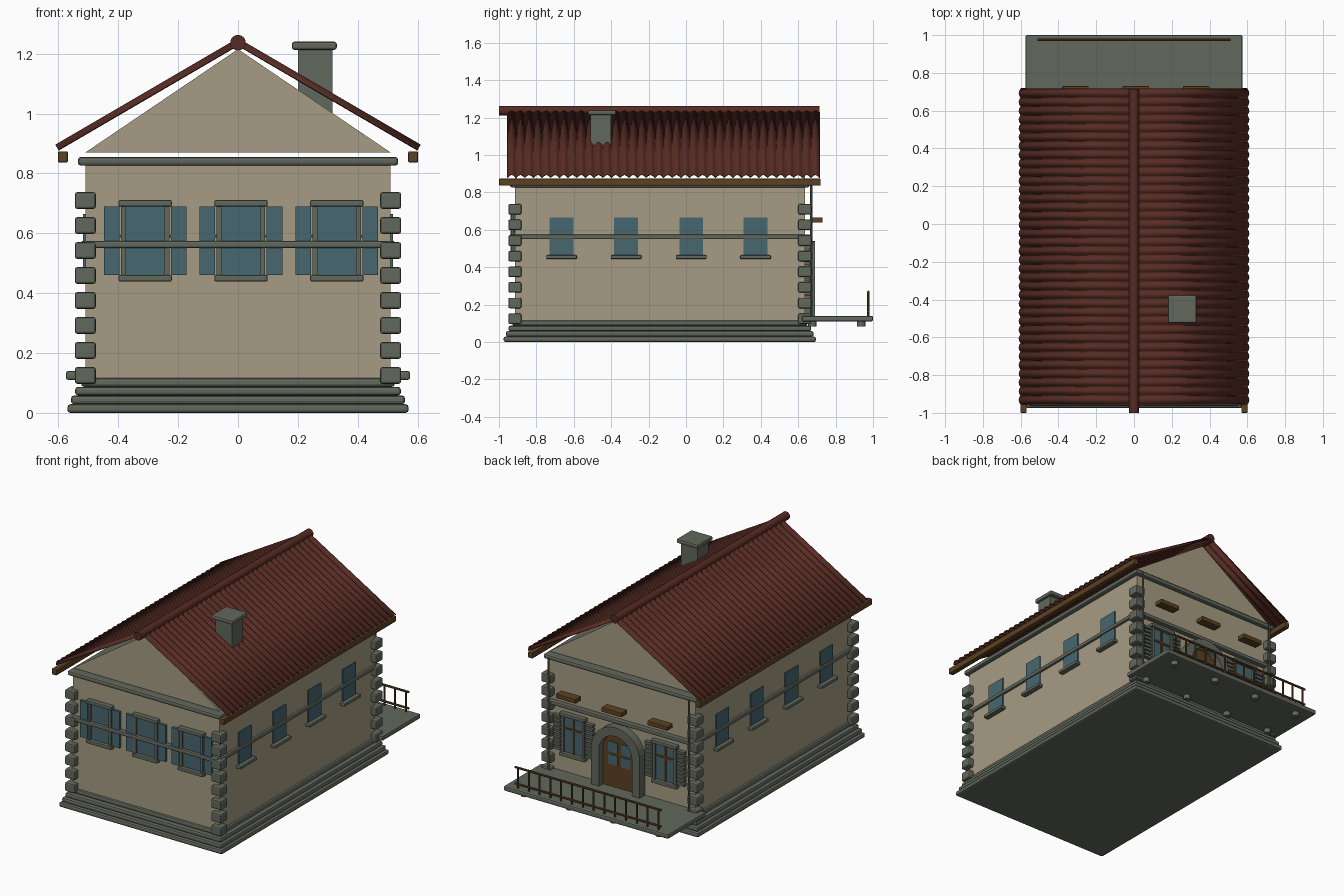
import bpy, bmesh, math
from mathutils import Vector

cube = bpy.data.objects.get("Cube")
if cube:
    bpy.data.objects.remove(cube, do_unlink=True)


def material(name, rgb):
    lin = [((c / 255 + 0.055) / 1.055) ** 2.4 for c in rgb] + [1]
    m = bpy.data.materials.new(name)
    m.use_nodes = True
    m.diffuse_color = lin
    m.node_tree.nodes["Principled BSDF"].inputs["Base Color"].default_value = lin
    return m


WALL = material("tan plaster", (166, 156, 131))
STONE = material("grey stone", (98, 104, 93))
ROOF = material("red clay", (86, 43, 35))
WOOD = material("brown wood", (92, 65, 34))
GLASS = material("teal glass", (70, 103, 112))

CY = -0.14            # middle of the house along y
HX, HY = 0.51, 0.775  # half size of the walls
BACK = CY + HY
FRONT = CY - HY
BAYS = (-0.31, 0.01, 0.33)


def add(name, bm, mat, bevel=0, smooth=False):
    bmesh.ops.recalc_face_normals(bm, faces=bm.faces)
    me = bpy.data.meshes.new(name)
    bm.to_mesh(me)
    bm.free()
    ob = bpy.data.objects.new(name, me)
    bpy.context.collection.objects.link(ob)
    me.materials.append(mat)
    if bevel:
        mod = ob.modifiers.new("Bevel", "BEVEL")
        mod.width, mod.segments = bevel, 2
    if smooth:
        bpy.context.view_layer.objects.active = ob
        ob.select_set(True)
        bpy.ops.object.shade_smooth_by_angle(angle=math.radians(40))
        ob.select_set(False)
    return ob


def box(name, x, y, z, mat, bevel=0):
    """Box from (min, max) pairs."""
    bm = bmesh.new()
    bmesh.ops.create_cube(bm, size=1)
    for v in bm.verts:
        v.co = [r[0] + (r[1] - r[0]) * (c + 0.5) for r, c in zip((x, y, z), v.co)]
    return add(name, bm, mat, bevel)


def around(c, h):
    return (c - h, c + h)


def rod(name, a, b, r, mat, sides=12):
    a, b = Vector(a), Vector(b)
    bm = bmesh.new()
    bmesh.ops.create_cone(bm, cap_ends=True, segments=sides, radius1=r, radius2=r, depth=(b - a).length)
    rot = (b - a).to_track_quat("Z", "Y").to_matrix()
    for v in bm.verts:
        v.co = rot @ v.co + (a + b) / 2
    return add(name, bm, mat, smooth=True)


def prism(name, pts, y0, y1, mat):
    """Extrude an x-z outline along y."""
    bm = bmesh.new()
    face = bm.faces.new([bm.verts.new((x, y0, z)) for x, z in pts])
    ext = bmesh.ops.extrude_face_region(bm, geom=[face])["geom"]
    bmesh.ops.translate(bm, vec=(0, y1 - y0, 0), verts=[g for g in ext if isinstance(g, bmesh.types.BMVert)])
    return add(name, bm, mat)


def ring(name, grow, z, mat, bevel):
    """Slab that follows the house outline."""
    return box(name, around(0, HX + grow), around(CY, HY + grow), z, mat, bevel)


# Walls, stepped plinth, cornice
ring("walls", 0, (0.05, 0.84), WALL, 0)
for i, grow in enumerate((0.06, 0.048, 0.034, 0.014)):
    ring(f"plinth_step_{i}", grow, (i * 0.029, i * 0.029 + 0.029), STONE, 0.01)
ring("cornice", 0.025, (0.826, 0.855), STONE, 0.01)

# String course as four bars
for s in (-1, 1):
    box("string_course_side", around(s * HX, 0.015), around(CY, HY), (0.55, 0.575), STONE, 0.007)
    box("string_course_end", around(0, HX), around(CY + s * (HY + 0.012), 0.018), (0.55, 0.575), STONE, 0.007)

# Corner quoins
for sx in (-1, 1):
    for sy in (-1, 1):
        for i in range(8):
            z = 0.125 + i * 0.0835
            box("quoin", around(sx * HX, 0.035), around(CY + sy * HY, 0.035), around(z, 0.028), STONE, 0.008)

# Gable plates
for y in (FRONT, BACK - 0.01):
    prism("gable", [(-HX, 0.87), (HX, 0.87), (0, 1.215)], y, y + 0.01, WALL)

# Corrugated roof slopes
Y0, Y1, TILES, ARC = -0.955, 0.715, 36, 6
for s in (-1, 1):
    bm = bmesh.new()
    rows = []
    for i in range(TILES * ARC + 1):
        y = Y0 + (Y1 - Y0) * i / (TILES * ARC)
        lift = 0.019 * math.sin(math.pi * (i % ARC) / ARC)
        rows.append([bm.verts.new((s * (x + 0.5 * lift), y, z + 0.86 * lift))
                     for x, z in ((0, 1.228), (0.6, 0.878))])
    for a, b in zip(rows, rows[1:]):
        bm.faces.new((a[0], a[1], b[1], b[0]))
    slope = add("roof_slope", bm, ROOF, smooth=True)
    solid = slope.modifiers.new("Thickness", "SOLIDIFY")
    solid.thickness, solid.offset = 0.004, 0
    box("eaves_beam", around(s * 0.585, 0.017), (-1, 0.72), (0.836, 0.874), WOOD, 0.006)
rod("ridge_tile", (0, -1, 1.237), (0, 0.715, 1.237), 0.026, ROOF, 16)

# Chimney
box("chimney", (0.2, 0.315), (-0.51, -0.4), (0.98, 1.22), STONE)
box("chimney_cap", (0.18, 0.33), (-0.525, -0.375), (1.213, 1.24), STONE, 0.008)

# Side windows
for s in (-1, 1):
    for y in (-0.665, -0.32, 0.028, 0.372):
        box("side_window", around(s * HX, 0.007), around(y, 0.064), (0.46, 0.665), GLASS)
        box("side_sill", around(s * (HX + 0.012), 0.02), around(y, 0.082), (0.444, 0.464), STONE, 0.005)


def framed_window(x, y, s, z0, z1, w):
    """Glass with stone sill, lintel and jambs; s is the outward y direction."""
    out = lambda d: tuple(sorted((y, y + s * d)))
    box("window_glass", around(x, w), out(0.012), (z0, z1), GLASS)
    for z in (z0 - 0.01, z1 + 0.01):
        box("window_sill_lintel", around(x, w + 0.024), out(0.035), around(z, 0.011), STONE, 0.005)
    for sx in (-1, 1):
        box("window_jamb", around(x + sx * (w + 0.008), 0.008), out(0.024), (z0, z1), STONE)


# Front windows with plain shutters
for x in BAYS:
    framed_window(x, FRONT, -1, 0.46, 0.69, 0.065)
    for s in (-1, 1):
        box("front_shutter", around(x + s * 0.112, 0.026), (FRONT - 0.02, FRONT - 0.005), (0.46, 0.69), GLASS)
        rod("shutter_hinge", (x + s * 0.085, FRONT, 0.59), (x + s * 0.085, FRONT - 0.015, 0.59), 0.005, WOOD, 8)

# Back windows with mullions and louvred shutters
for x in (BAYS[0], BAYS[2]):
    framed_window(x, BACK, 1, 0.27, 0.5, 0.065)
    box("mullion", around(x, 0.006), (BACK, BACK + 0.018), (0.27, 0.5), WOOD)
    box("transom", around(x, 0.065), (BACK, BACK + 0.018), around(0.42, 0.006), WOOD)
    for s in (-1, 1):
        for i in range(9):
            box("shutter_louvre", around(x + s * 0.112, 0.026), (BACK, BACK + 0.025),
                around(0.285 + i * 0.025, 0.008), STONE)

# Planter boxes
for x in BAYS:
    box("planter", around(x, 0.07), (0.672, 0.73), (0.638, 0.666), WOOD, 0.004)

# Arched doorway
DX, SPRING, FLOOR = 0.01, 0.37, 0.14


def arch(r):
    top = [(DX + r * math.cos(t * math.pi / 16), SPRING + r * math.sin(t * math.pi / 16)) for t in range(17)]
    return [(DX + r, FLOOR)] + top + [(DX - r, FLOOR)]


outer, inner = arch(0.17), arch(0.115)
prism("door_surround", outer + inner[::-1], BACK, BACK + 0.055, STONE)
prism("door", inner, BACK, BACK + 0.012, WOOD)
for s in (-1, 1):
    for z in (0.31, 0.39):
        box("door_pane", around(DX + s * 0.045, 0.032), (BACK, BACK + 0.016), around(z, 0.032), GLASS)

# Balcony slab, brackets and railing
box("balcony_slab", around(0, 0.575), (0.62, 1.0), (0.11, 0.14), STONE, 0.008)
for x in (-0.47, -0.155, 0.155, 0.47):
    for y in (0.675, 0.937):
        rod("balcony_bracket", (x, y, 0.083), (x, y, 0.115), 0.022, STONE)
for z in (0.165, 0.268):
    rod("rail", (-0.51, 0.975, z), (0.51, 0.975, z), 0.007, WOOD, 8)
for i in range(14):
    x = -0.49 + i * 0.98 / 13
    rod("baluster", (x, 0.975, 0.135), (x, 0.975, 0.268), 0.006, WOOD, 8)

# Rain pipes
for x in (-0.49, 0.49):
    rod("rain_pipe", (x, 0.669, 0.12), (x, 0.669, 0.84), 0.006, STONE, 8)
